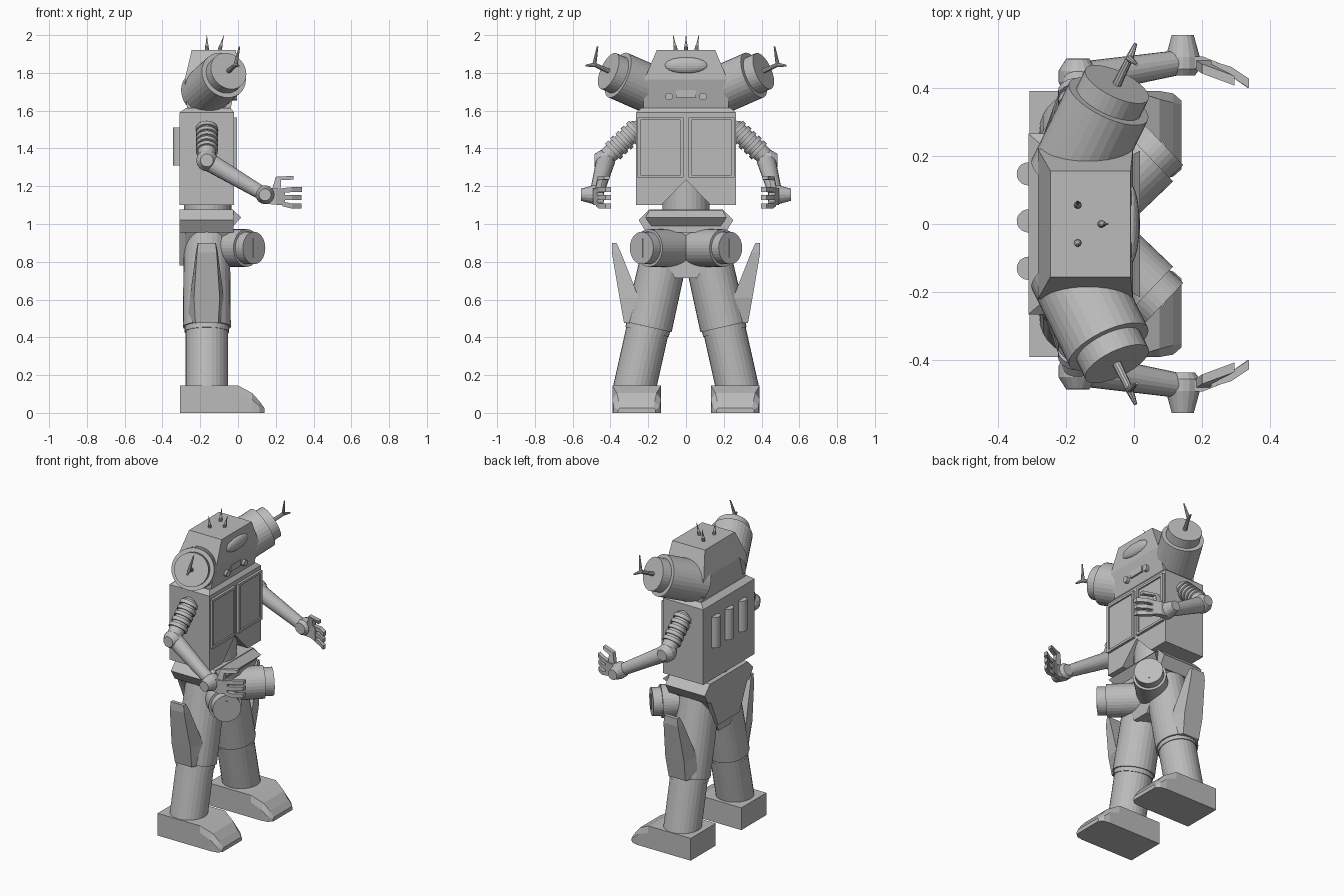
import bpy, bmesh, math
from mathutils import Vector

grey = bpy.data.materials.new("plain grey")
grey.diffuse_color = (0.5, 0.5, 0.5, 1)


def finish(name, bm):
    bmesh.ops.recalc_face_normals(bm, faces=bm.faces)
    me = bpy.data.meshes.new(name)
    bm.to_mesh(me)
    bm.free()
    me.materials.append(grey)
    ob = bpy.data.objects.new(name, me)
    bpy.context.collection.objects.link(ob)
    return ob


def loft(name, rings):
    """Closed skin over rings of equal point count, capped at both ends."""
    bm = bmesh.new()
    vs = [[bm.verts.new(p) for p in r] for r in rings]
    n = len(rings[0])
    for a, b in zip(vs, vs[1:]):
        for i in range(n):
            j = (i + 1) % n
            bm.faces.new((a[i], a[j], b[j], b[i]))
    bm.faces.new(vs[0])
    bm.faces.new(vs[-1])
    return finish(name, bm)


def prism_x(name, yz, x0, x1):
    return loft(name, [[(x, y, z) for y, z in yz] for x in (x0, x1)])


def box(name, x0, x1, y0, y1, z0, z1):
    return prism_x(name, [(y0, z0), (y1, z0), (y1, z1), (y0, z1)], x0, x1)


def turned(name, a, d, profile, n=28):
    """Lathe (distance, radius) steps along direction d from point a."""
    a, d = Vector(a), Vector(d).normalized()
    u = d.cross(Vector((0, 0, 1)) if abs(d.z) < 0.95 else Vector((0, 1, 0))).normalized()
    v = d.cross(u)
    ang = [2 * math.pi * i / n for i in range(n)]
    return loft(name, [[a + d * t + (u * math.cos(k) + v * math.sin(k)) * r for k in ang]
                       for t, r in profile])


def rod(name, a, b, r1, r2, n=20):
    d = Vector(b) - Vector(a)
    return turned(name, a, d, [(0, r1), (d.length, r2)], n)


def ball(name, c, scale, seg=20):
    bm = bmesh.new()
    bmesh.ops.create_uvsphere(bm, u_segments=seg, v_segments=seg // 2, radius=1)
    bmesh.ops.scale(bm, vec=scale, verts=bm.verts)
    bmesh.ops.translate(bm, vec=c, verts=bm.verts)
    return finish(name, bm)


def bar(name, path, hy, hz):
    """Rectangular bar following a path that runs mostly along x."""
    return loft(name, [[(x, y + a * hy, z + b * hz) for a, b in
                        ((-1, -1), (1, -1), (1, 1), (-1, 1))] for x, y, z in path])


def rect(x0, x1, y, z):
    return [(x0, -y, z), (x1, -y, z), (x1, y, z), (x0, y, z)]


# torso: solid back, front half with a V notch at the waist, bevelled top
W = 0.265
box("torso_back", -0.31, -0.15, -W, W, 1.10, 1.59)
prism_x("torso_front", [(-W, 1.10), (-0.13, 1.10), (0, 1.235), (0.13, 1.10),
                        (W, 1.10), (W, 1.59), (-W, 1.59)], -0.15, -0.02)
loft("torso_top", [rect(-0.31, -0.02, W, 1.59), rect(-0.275, -0.04, 0.235, 1.615)])
rod("waist", (-0.16, 0, 1.05), (-0.16, 0, 1.25), 0.125, 0.125, 28)

# back tubes
for y in (0.147, 0.009, -0.13):
    rod("back_tube", (-0.31, y, 1.31), (-0.31, y, 1.51), 0.034, 0.034)

# head
loft("head", [rect(-0.27, -0.04, 0.225, 1.61), rect(-0.282, -0.003, 0.22, 1.765),
              rect(-0.245, -0.01, 0.155, 1.92)])
ball("brow_visor", (-0.01, 0, 1.84), (0.026, 0.115, 0.043))
box("mouth", -0.06, -0.014, -0.053, 0.053, 1.67, 1.71)

# head spikes
for x, y, dx, dy in ((-0.165, 0.053, 0, 0.015), (-0.165, -0.053, 0, -0.015), (-0.1, 0, 0.025, 0)):
    turned("head_spike", (x, y, 1.91), (dx, dy, 0.09),
           [(0, 0.006), (0.015, 0.011), (0.035, 0.009), (0.05, 0.005), (0.092, 0.001)], 10)

# pelvis
prism_x("belt", [(-0.21, 0.955), (0.21, 0.955), (0.25, 1.02), (0.195, 1.077),
                 (-0.195, 1.077), (-0.25, 1.02)], -0.31, -0.025)
loft("belt_ridge", [[(-0.03, y * 0.19, 1.077), (0.018, y * 0.215, 1.035), (-0.03, y * 0.18, 0.985)]
                    for y in (-1, 1)])
prism_x("crotch", [(-0.2, 0.96), (-0.1, 0.79), (-0.06, 0.715), (0.06, 0.715),
                   (0.1, 0.79), (0.2, 0.96)], -0.28, -0.05)
prism_x("rear_plate", [(-0.19, 0.96), (-0.11, 0.78), (0.11, 0.78), (0.19, 0.96)], -0.31, -0.27)

for s, side in ((1, "left"), (-1, "right")):
    # chest door: raised frame around an inset panel
    y0, y1 = s * 0.014, s * 0.256
    fr = 0.016 * s
    box("door_panel_" + side, -0.03, -0.013, y0, y1, 1.245, 1.565)
    box("door_rail_" + side, -0.03, -0.004, y0, y1, 1.55, 1.565)
    box("door_sill_" + side, -0.03, -0.004, y0, y1, 1.245, 1.26)
    box("door_stile_" + side, -0.03, -0.004, y0, y0 + fr, 1.26, 1.55)
    box("door_hinge_stile_" + side, -0.03, -0.004, y1 - fr, y1, 1.26, 1.55)
    rod("mouth_knob_" + side, (-0.06, s * 0.09, 1.675), (-0.006, s * 0.09, 1.675), 0.02, 0.02, 16)

    # head drum with stepped cap and hooked antenna
    ax = Vector((0.41, s * 0.84, 0.37)).normalized()
    tip = Vector((-0.05, s * 0.41, 1.81))
    turned("head_drum_" + side, tip - ax * 0.33, ax,
           [(0, 0.128), (0.27, 0.128), (0.27, 0.103), (0.33, 0.103)], 32)
    hook = tip + ax * 0.09
    rod("drum_rod_" + side, tip - ax * 0.02, hook, 0.014, 0.011, 10)
    rod("hook_up_" + side, hook, (0.008, s * 0.468, 1.94), 0.011, 0.004, 8)
    rod("hook_out_" + side, hook, (0.005, s * 0.53, 1.838), 0.012, 0.005, 8)

    # upper arm: stacked rings
    sh, el = Vector((-0.165, s * 0.24, 1.525)), Vector((-0.165, s * 0.43, 1.345))
    d = el - sh
    L = d.length
    prof = [(0, 0.03), (0.02, 0.048)]
    for i in range(5):
        t = 0.03 + i * 0.038
        prof += [(t, 0.048), (t, 0.058), (t + 0.023, 0.058), (t + 0.023, 0.048)]
    turned("upper_arm_" + side, sh, d, prof + [(L, 0.045)], 24)
    turned("elbow_" + side, (-0.165, s * 0.385, 1.335), (0, s, 0.02),
           [(0, 0.04), (0.03, 0.056), (0.065, 0.056), (0.1, 0.034)], 16)

    # forearm, wrist
    rod("forearm_" + side, (-0.165, s * 0.425, 1.335), (0.14, s * 0.475, 1.155), 0.05, 0.036)
    turned("wrist_" + side, (0.143, s * 0.435, 1.155), (0, s, 0),
           [(0, 0.035), (0.02, 0.05), (0.055, 0.05), (0.12, 0.032)], 16)

    # hand
    bar("palm_" + side, [(0.15, s * 0.475, 1.15), (0.2, s * 0.475, 1.145),
                         (0.25, s * 0.455, 1.143)], 0.017, 0.043)
    for z0, z1, x in ((1.177, 1.182, 0.338), (1.14, 1.14, 0.335), (1.107, 1.095, 0.335)):
        bar("finger_" + side, [(0.235, s * 0.462, z0), (0.285, s * 0.447, z1),
                               (x, s * 0.412, z1)], 0.014, 0.013)
    loft("thumb_" + side, [[(x, s * (y + k), z) for x, z, k in
                            ((x0, z0, -0.014), (x1, z1, -0.014), (x1, z1, 0.014), (x0, z0, 0.014))]
                           for x0, z0, x1, z1, y in ((0.18, 1.18, 0.225, 1.17, 0.468),
                                                     (0.2, 1.25, 0.228, 1.232, 0.455),
                                                     (0.295, 1.255, 0.295, 1.235, 0.42))])

    # hip drum with stepped cap and slot
    ax = Vector((0.72, s * 0.69, 0)).normalized()
    cap = Vector((0.085, s * 0.235, 0.873))
    turned("hip_drum_" + side, cap - ax * 0.28, ax,
           [(0, 0.1), (0.225, 0.1), (0.225, 0.086), (0.28, 0.086)], 32)
    u = Vector((-ax.y, ax.x, 0)) * 0.009
    loft("hip_slot_" + side, [[cap + u * a + Vector((0, 0, b * 0.05)) + ax * t for a, b in
                               ((-1, -1), (1, -1), (1, 1), (-1, 1))] for t in (-0.01, 0.004)])

    # leg: thigh, knee band, shin
    foot, knee, hip = (Vector((-0.165, s * y, z)) for y, z in ((0.275, 0.12), (0.2, 0.455), (0.09, 0.94)))
    rod("shin_" + side, foot, knee, 0.113, 0.113, 28)
    rod("knee_band_" + side, knee + (foot - knee) * 0.08, knee, 0.118, 0.118, 28)
    rod("thigh_" + side, knee, hip, 0.127, 0.122, 28)

    # outer thigh fin
    loft("thigh_fin_" + side, [[(-0.165 - hi, s * yi, z), (-0.165 - ho, s * yo, z),
                                (-0.165 + ho, s * yo, z), (-0.165 + hi, s * yi, z)]
                               for z, yi, yo, hi, ho in ((0.475, 0.2, 0.328, 0.122, 0.06),
                                                         (0.61, 0.25, 0.352, 0.09, 0.068),
                                                         (0.85, 0.345, 0.393, 0.058, 0.052),
                                                         (0.9, 0.368, 0.392, 0.048, 0.046))])

    # foot: block heel, toe sloping down and narrowing
    loft("foot_" + side, [[(x, s * (0.261 - hb), 0), (x, s * (0.261 + hb), 0),
                           (x, s * (0.261 + hb), zm), (x, s * (0.261 + ht), z),
                           (x, s * (0.261 - ht), z), (x, s * (0.261 - hb), zm)]
                          for x, hb, ht, zm, z in ((-0.307, 0.129, 0.129, 0.1, 0.145),
                                                   (0.0, 0.129, 0.129, 0.1, 0.145),
                                                   (0.075, 0.129, 0.105, 0.07, 0.105),
                                                   (0.115, 0.122, 0.095, 0.035, 0.06),
                                                   (0.14, 0.1, 0.09, 0.015, 0.025))])
